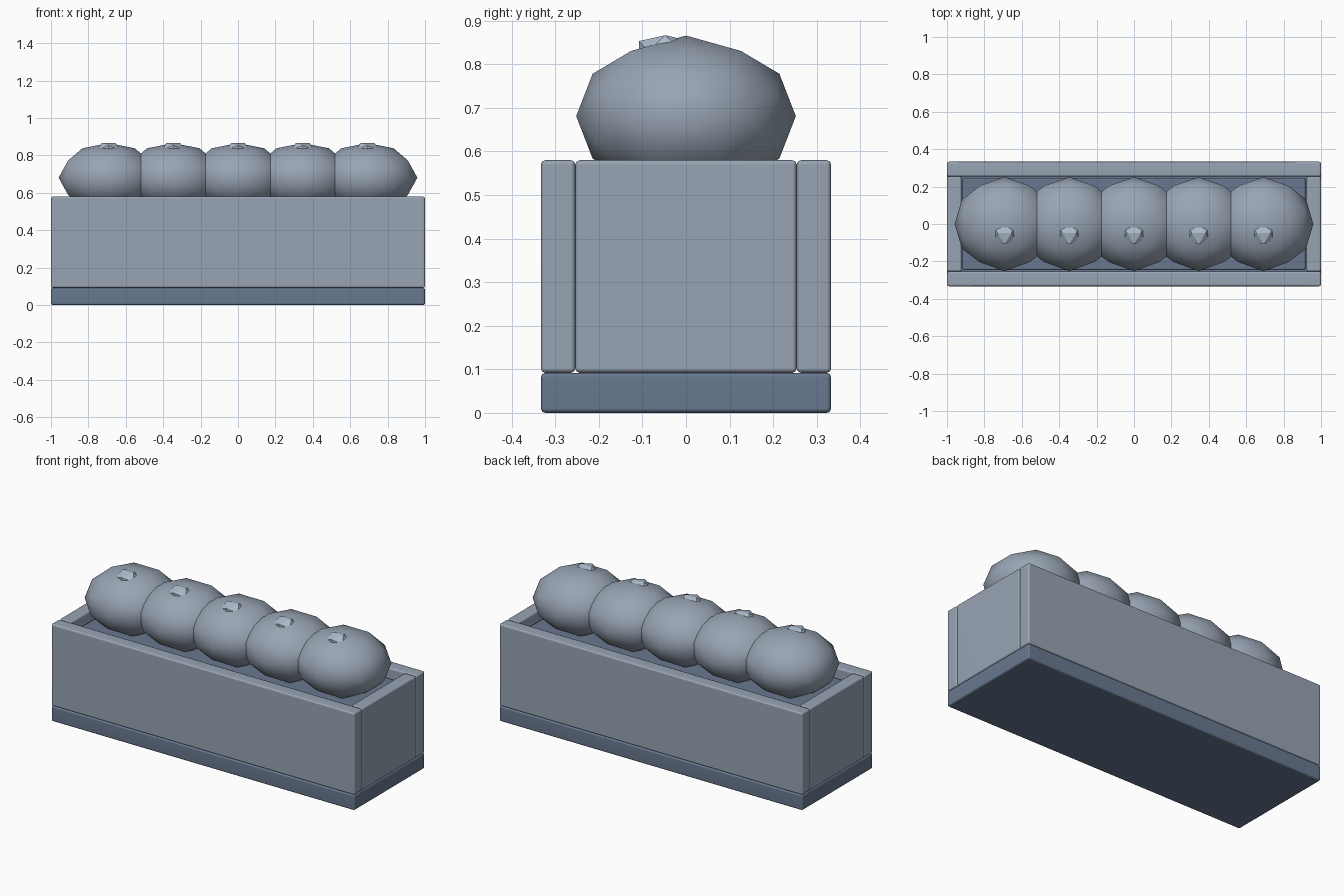
import bpy, bmesh
from itertools import combinations
from mathutils import Vector

if "Cube" in bpy.data.objects:
    bpy.data.objects.remove(bpy.data.objects["Cube"])


def material(name, rgb):
    m = bpy.data.materials.new(name)
    m.diffuse_color = (*rgb, 1)
    m.use_nodes = True
    m.node_tree.nodes["Principled BSDF"].inputs["Base Color"].default_value = m.diffuse_color
    return m


SLATE = material("slate", (0.315, 0.373, 0.454))
DARK = material("dark_slate", (0.14, 0.19, 0.277))
PALE = material("pale_slate", (0.42, 0.51, 0.61))


def finish(name, bm, mat, smooth):
    bmesh.ops.recalc_face_normals(bm, faces=bm.faces[:])
    for f in bm.faces:
        f.smooth = smooth
    mesh = bpy.data.meshes.new(name)
    bm.to_mesh(mesh)
    bm.free()
    mesh.materials.append(mat)
    obj = bpy.data.objects.new(name, mesh)
    bpy.context.collection.objects.link(obj)
    return obj


def box(name, x, y, z, mat, bevel=0.01):
    """Box from (min, max) ranges with softened edges."""
    bm = bmesh.new()
    bmesh.ops.create_cube(bm, size=1)
    for v in bm.verts:
        v.co = [a + (c + 0.5) * (b - a) for c, (a, b) in zip(v.co, (x, y, z))]
    bmesh.ops.bevel(bm, geom=bm.edges[:], offset=bevel, segments=2,
                    affect='EDGES', profile=0.5)
    obj = finish(name, bm, mat, True)
    # keep the big faces flat, soften only the rounded edges
    mod = obj.modifiers.new("flat_faces", 'WEIGHTED_NORMAL')
    mod.keep_sharp = True
    return obj


def ico_points(subdivide):
    """Icosahedron with its two-fold axes along x, y and z."""
    t = (1 + 5 ** 0.5) / 2
    pts = []
    for a in (-1, 1):
        for b in (-t, t):
            pts += [Vector((a, 0, b)), Vector((0, b, a)), Vector((b, a, 0))]
    if subdivide:
        pts += [p + q for p, q in combinations(pts, 2) if (p - q).length < 2.1]
    return [p.normalized() for p in pts]


def ico(name, centre, radii, mat, subdivide, smooth):
    bm = bmesh.new()
    for p in ico_points(subdivide):
        bm.verts.new([c + r * k for c, r, k in zip(centre, radii, p)])
    bmesh.ops.convex_hull(bm, input=bm.verts[:])
    return finish(name, bm, mat, smooth)


# Planter trough
box("base", (-1, 1), (-0.333, 0.333), (0, 0.092), DARK)
box("front_wall", (-1, 1), (-0.333, -0.254), (0.092, 0.58), SLATE)
box("back_wall", (-1, 1), (0.254, 0.333), (0.092, 0.58), SLATE)
box("left_wall", (-1, -0.922), (-0.254, 0.254), (0.092, 0.58), SLATE)
box("right_wall", (0.922, 1), (-0.254, 0.254), (0.092, 0.58), SLATE)
box("soil", (-0.917, 0.917), (-0.247, 0.247), (0.085, 0.525), DARK)

# Row of shrubs, each with one blossom
for i in range(5):
    x = (i - 2) * 0.346
    ico(f"shrub_{i + 1}", (x, 0, 0.681), (0.267, 0.252, 0.185), SLATE, True, True)
    ico(f"blossom_{i + 1}", (x, -0.048, 0.831), (0.07, 0.071, 0.042), PALE, False, False)
